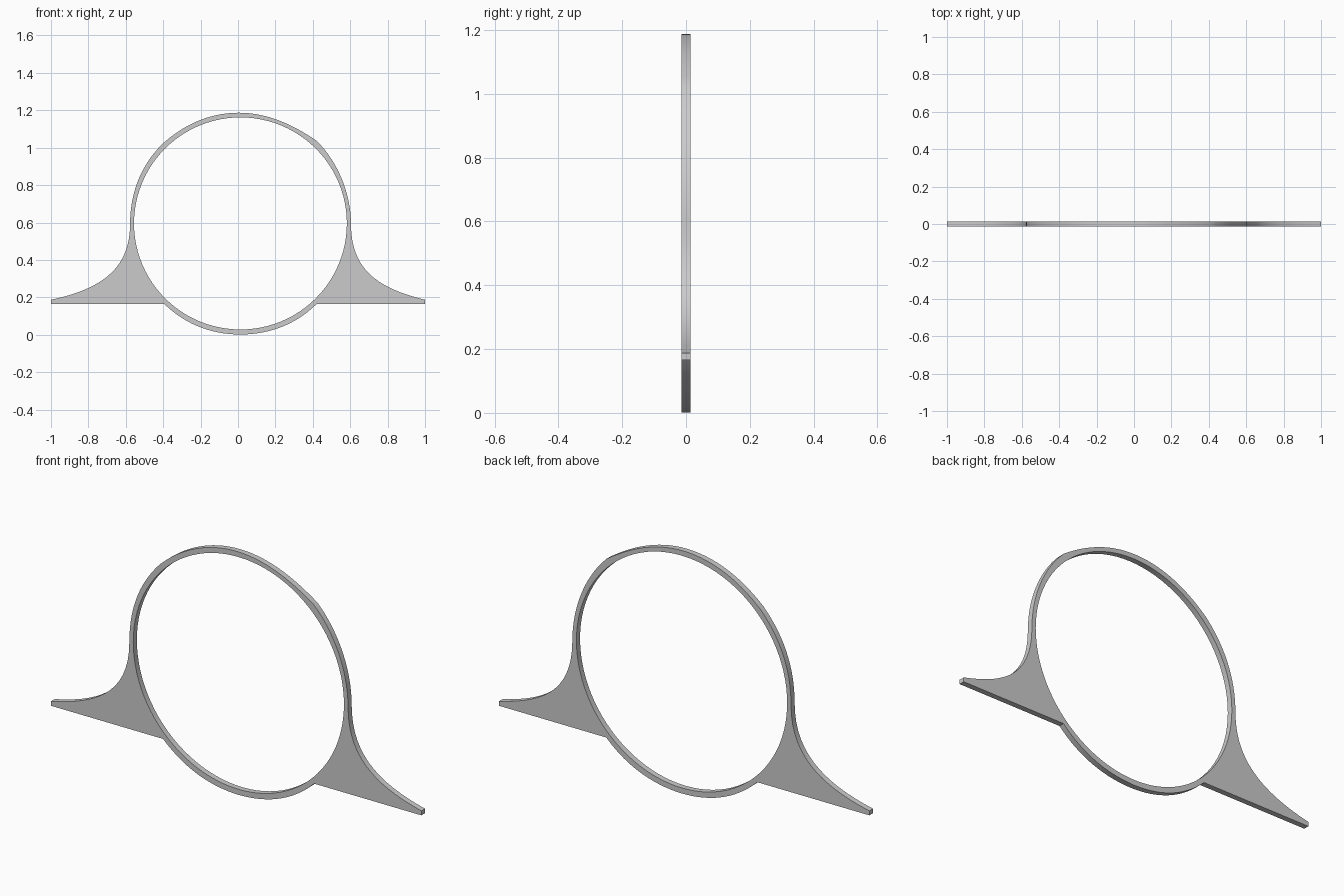
import bpy, math
from mathutils import Vector
from mathutils.geometry import interpolate_bezier

if "Cube" in bpy.data.objects:
    bpy.data.objects.remove(bpy.data.objects["Cube"])

HALF_DEPTH = 0.014


def add_loop(curve, pts):
    """Closed 2D polyline loop in the curve."""
    s = curve.splines.new('POLY')
    s.points.add(len(pts) - 1)
    for p, co in zip(s.points, pts):
        p.co = (co[0], co[1], 0, 1)
    s.use_cyclic_u = True


def trace(start, spans, steps=16):
    """Chain of bezier spans; a span with a single point is a straight line."""
    pts = [Vector(start)]
    for span in spans:
        if len(span) == 1:
            pts.append(Vector(span[0]))
        else:
            h1, h2, end = (Vector(p) for p in span)
            pts += interpolate_bezier(pts[-1], h1, h2, end, steps)[1:]
    return [p.to_2d() for p in pts]


# Outer outline: thin ring flaring into two flat-bottomed side wings
outline = trace((-0.395, 0.165), [
    [(-0.28, 0.054), (-0.143, 0.002), (0.013, 0.001)],     # ring bottom
    [(0.168, 0.002), (0.31, 0.054), (0.421, 0.165)],
    [(1.0, 0.165)], [(1.0, 0.187)],                        # right wing
    [(0.76, 0.245), (0.604, 0.34), (0.604, 0.59)],
    [(0.604, 0.76), (0.53, 0.93), (0.42, 1.037)],          # ring top
    [(0.30, 1.12), (0.16, 1.187), (0.005, 1.187)],
    [(-0.15, 1.187), (-0.29, 1.125), (-0.41, 1.015)],
    [(-0.52, 0.90), (-0.577, 0.76), (-0.577, 0.59)],
    [(-0.577, 0.34), (-0.75, 0.24), (-1.0, 0.187)],        # left wing
    [(-1.0, 0.165)],
])

# Round opening
hole = [(0.013 + 0.569 * math.cos(a), 0.595 + 0.567 * math.sin(a))
        for a in (2 * math.pi * i / 96 for i in range(96))]

# Extruded flat plate, stood upright
curve = bpy.data.curves.new("winged_ring", 'CURVE')
curve.dimensions = '2D'
curve.fill_mode = 'BOTH'
curve.extrude = HALF_DEPTH
add_loop(curve, outline)
add_loop(curve, hole)
ring = bpy.data.objects.new("winged_ring", curve)
bpy.context.collection.objects.link(ring)
ring.rotation_euler = (math.pi / 2, 0, 0)

bpy.context.view_layer.objects.active = ring
ring.select_set(True)
bpy.ops.object.convert(target='MESH')
bpy.ops.object.transform_apply(location=False, rotation=True, scale=False)
bpy.ops.object.shade_smooth_by_angle(angle=math.radians(30))
